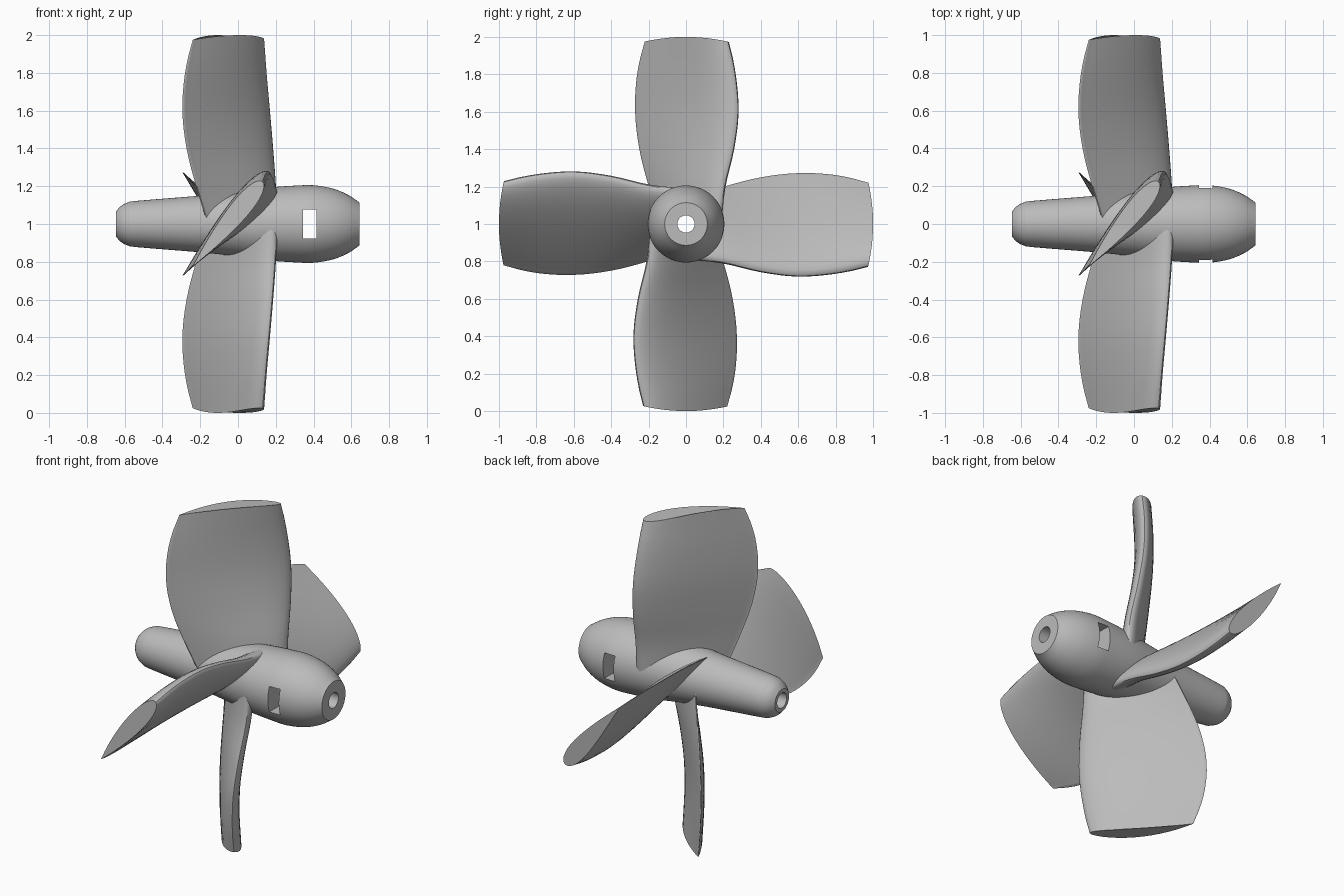
import bpy, bmesh, math
from mathutils import Vector, Matrix

cube = bpy.data.objects.get("Cube")
if cube:
    bpy.data.objects.remove(cube, do_unlink=True)

AXIS = Vector((0, 0, 1))
BORE = 0.046

metal = bpy.data.materials.new("grey_metal")
metal.use_nodes = True
GREY = (0.5, 0.5, 0.5, 1)
metal.diffuse_color = GREY
metal.node_tree.nodes["Principled BSDF"].inputs["Base Color"].default_value = GREY


def make(name, bm):
    bmesh.ops.recalc_face_normals(bm, faces=bm.faces)
    mesh = bpy.data.meshes.new(name)
    bm.to_mesh(mesh)
    bm.free()
    ob = bpy.data.objects.new(name, mesh)
    bpy.context.collection.objects.link(ob)
    mesh.materials.append(metal)
    return ob


def loft(name, rings):
    """Skin a list of closed rings and cap both ends."""
    bm = bmesh.new()
    rows = [[bm.verts.new(p) for p in ring] for ring in rings]
    n = len(rows[0])
    for a, b in zip(rows, rows[1:]):
        for i in range(n):
            j = (i + 1) % n
            bm.faces.new((a[i], a[j], b[j], b[i]))
    bm.faces.new(rows[0])
    bm.faces.new(rows[-1])
    return make(name, bm)


def lathe(name, profile, n=64):
    """Turn (x, radius) points around the shaft axis."""
    turn = [2 * math.pi * i / n for i in range(n)]
    return loft(name, [[AXIS + Vector((x, r * math.cos(t), r * math.sin(t))) for t in turn]
                       for x, r in profile])


def smooth_path(points, steps):
    """Catmull-Rom interpolation through the points."""
    pts = [Vector(p) for p in points]
    pts = [2 * pts[0] - pts[1]] + pts + [2 * pts[-1] - pts[-2]]
    out = []
    for a, b, c, d in zip(pts, pts[1:], pts[2:], pts[3:]):
        for k in range(steps):
            t = k / steps
            out.append(b + (c - a) * t / 2 + (a - 2.5 * b + 2 * c - d / 2) * t * t
                       + (1.5 * (b - c) + (d - a) / 2) * t ** 3)
    return out + [pts[-2]]


def cut(ob, cutter):
    mod = ob.modifiers.new("cut", "BOOLEAN")
    mod.operation = "DIFFERENCE"
    mod.solver = "EXACT"
    mod.object = cutter
    bpy.context.view_layer.objects.active = ob
    bpy.ops.object.modifier_apply(modifier=mod.name)


def shade(ob):
    bpy.ops.object.select_all(action="DESELECT")
    ob.select_set(True)
    bpy.context.view_layer.objects.active = ob
    bpy.ops.object.shade_smooth_by_angle(angle=math.radians(35))


# Cutters: shaft bore and cross slot
bore = lathe("bore_cutter", [(-1, BORE), (1, BORE)], 48)
bm = bmesh.new()
bmesh.ops.create_cube(bm, size=1, matrix=Matrix.Translation((0.38, 0, 1))
                      @ Matrix.Diagonal((0.072, 1, 0.155, 1)))
slot = make("slot_cutter", bm)

# Hub: tapered tail swelling to a rounded nose
outline = [(-0.645, 0.068), (-0.62, 0.095), (-0.585, 0.113), (-0.53, 0.123), (-0.2, 0.15),
           (0, 0.172), (0.15, 0.192), (0.3, 0.203), (0.4, 0.205), (0.5, 0.188),
           (0.58, 0.156), (0.643, 0.114)]
hub = lathe("hub", [tuple(p) for p in smooth_path(outline, 4)])
cut(hub, bore)
cut(hub, slot)
shade(hub)

# Blade edges from root to tip: leading x, y and trailing x, y
edges = [(0.205, 0.180, -0.16, -0.14), (0.195, 0.205, -0.22, -0.20),
         (0.180, 0.252, -0.27, -0.25), (0.163, 0.277, -0.293, -0.273),
         (0.145, 0.263, -0.28, -0.264), (0.130, 0.224, -0.238, -0.222)]
stations = smooth_path(edges, 4)
HALF = 18


def foil(s):
    """Half thickness of the teardrop section at chord fraction s."""
    return 0.525 * (0.2969 * math.sqrt(s) - 0.126 * s - 0.3516 * s ** 2
                    + 0.2843 * s ** 3 - 0.1036 * s ** 4)


def section(station, r, tip):
    lead, trail = Vector(station[:2]), Vector(station[2:])
    chord = trail - lead
    side = Vector((-chord.y, chord.x)).normalized()
    ring = []
    for i in range(-HALF, HALF):
        s = (1 - math.cos(math.pi * i / HALF)) / 2
        p = lead + chord * s + side * math.copysign(max(foil(s), 0.002), i) * (i != 0)
        ring.append(Vector((p.x, p.y, math.sqrt(1 - p.y ** 2) if tip else r * 0.99)))
    return ring


# Four blades, tips trimmed to a circle around the shaft
last = len(stations) - 1
rings = [section(st, k / last, k == last) for k, st in enumerate(stations) if k != last - 1]
for q, name in enumerate(("upper", "front", "lower", "rear")):
    spin = Matrix.Translation(AXIS) @ Matrix.Rotation(q * math.pi / 2, 4, "X")
    blade = loft(name + "_blade", [[spin @ p for p in ring] for ring in rings])
    cut(blade, bore)
    shade(blade)

for helper in (bore, slot):
    bpy.data.objects.remove(helper, do_unlink=True)
